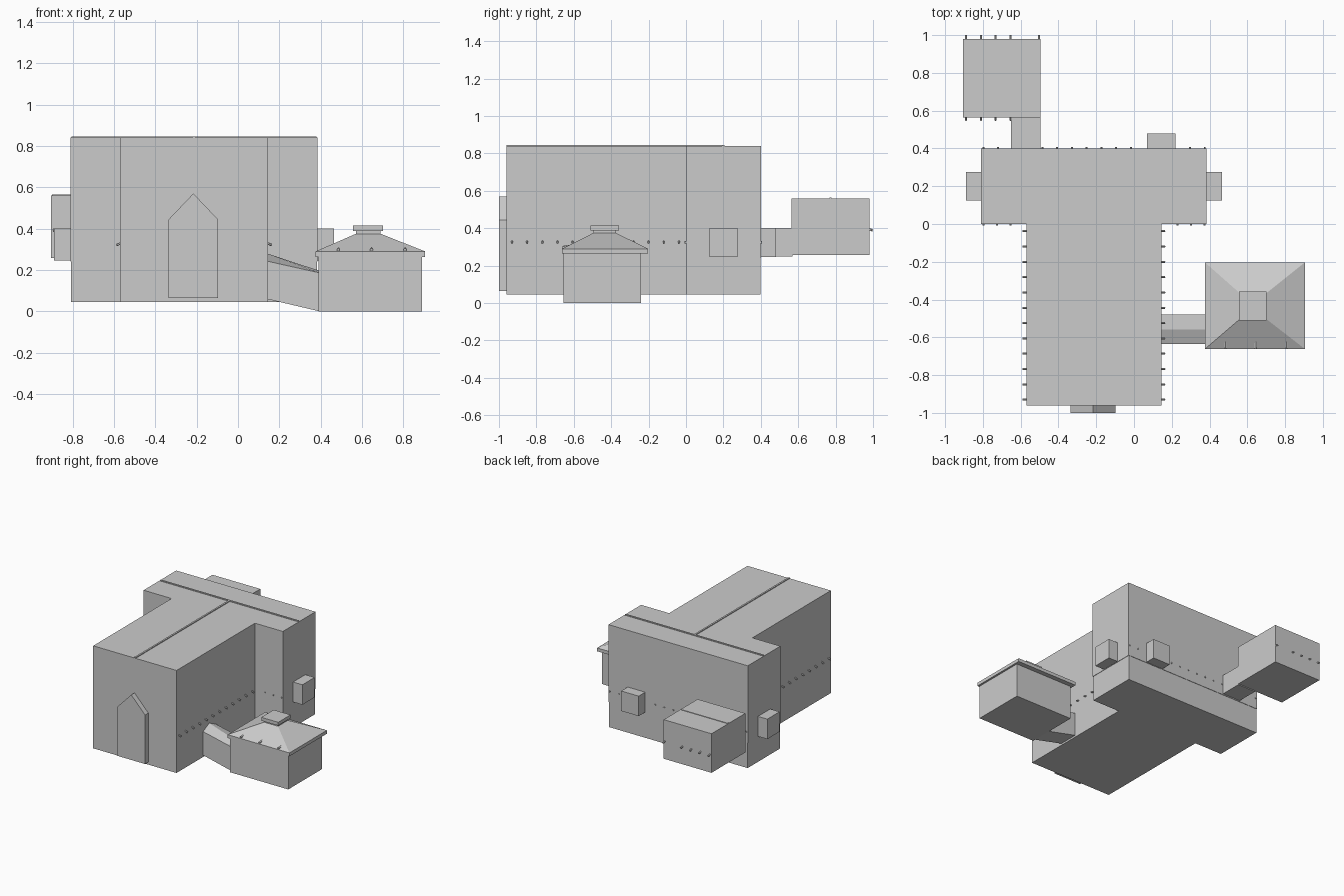
import bpy, bmesh, math
from mathutils import Vector

if "Cube" in bpy.data.objects:
    bpy.data.objects.remove(bpy.data.objects["Cube"])


def mesh(name, verts, faces):
    me = bpy.data.meshes.new(name)
    bm = bmesh.new()
    vs = [bm.verts.new(v) for v in verts]
    for f in faces:
        bm.faces.new([vs[i] for i in f])
    bmesh.ops.recalc_face_normals(bm, faces=bm.faces[:])
    bm.to_mesh(me)
    bm.free()
    ob = bpy.data.objects.new(name, me)
    bpy.context.collection.objects.link(ob)
    return ob


def loft(name, rings):
    """Skin a list of equal-length point rings and cap both ends."""
    n = len(rings[0])
    faces = [tuple(range(n)), tuple(range((len(rings) - 1) * n, len(rings) * n))]
    for r in range(len(rings) - 1):
        for i in range(n):
            j = (i + 1) % n
            faces.append((r * n + i, r * n + j, (r + 1) * n + j, (r + 1) * n + i))
    return mesh(name, [p for ring in rings for p in ring], faces)


def rect(x0, x1, y0, y1, z):
    return [(x0, y0, z), (x1, y0, z), (x1, y1, z), (x0, y1, z)]


def box(name, x0, x1, y0, y1, z0, z1):
    return loft(name, [rect(x0, x1, y0, y1, z0), rect(x0, x1, y0, y1, z1)])


def pegs(name, points, direction, length, r=0.006):
    """Row of hexagonal beam ends poking out of a wall, drooping slightly."""
    d = Vector(direction).normalized()
    rot = d.to_track_quat('Z', 'Y').to_matrix().to_4x4()
    bm = bmesh.new()
    for p in points:
        m = rot.copy()
        m.translation = Vector(p) + d * (length / 2 - 0.005)
        bmesh.ops.create_cone(bm, cap_ends=True, segments=6, radius1=r, radius2=r,
                              depth=length + 0.01, matrix=m)
    me = bpy.data.meshes.new(name)
    bm.to_mesh(me)
    bm.free()
    bpy.context.collection.objects.link(bpy.data.objects.new(name, me))


# Main hall and cross wing, whose upper storey slightly overhangs
box("nave", -0.57, 0.145, -0.96, 0.01, 0.045, 0.84)
box("transept_base", -0.807, 0.382, 0.003, 0.397, 0.045, 0.245)
box("transept_upper", -0.81, 0.385, 0.0, 0.40, 0.242, 0.84)

# Thin ridge strips on the flat roofs
box("nave_ridge", -0.219, -0.206, -0.96, 0.195, 0.838, 0.846)
box("transept_ridge", -0.805, 0.38, 0.193, 0.206, 0.838, 0.846)

# Pointed front doorway
arch = [(-0.335, 0.065), (-0.097, 0.065), (-0.097, 0.445), (-0.216, 0.57), (-0.335, 0.445)]
loft("doorway", [[(x, y, z) for x, z in arch] for y in (-1.0, -0.955)])

# Small bays on the cross wing
box("left_bay", -0.89, -0.805, 0.125, 0.275, 0.245, 0.40)
box("right_bay", 0.38, 0.465, 0.125, 0.275, 0.245, 0.40)
box("back_bay", 0.07, 0.22, 0.395, 0.48, 0.245, 0.40)

# Rear annex and its passage
box("annex", -0.905, -0.495, 0.565, 0.98, 0.257, 0.56)
box("annex_ridge", -0.90, -0.50, 0.766, 0.778, 0.558, 0.564)
box("annex_passage", -0.65, -0.495, 0.395, 0.57, 0.25, 0.402)

# Side hut: walls, flared eave, hipped roof, vent and cap
box("hut_walls", 0.39, 0.89, -0.655, -0.24, 0.0, 0.27)
loft("hut_roof", [rect(0.375, 0.905, -0.662, -0.203, 0.264),
                  rect(0.375, 0.905, -0.662, -0.203, 0.29),
                  rect(0.57, 0.69, -0.495, -0.375, 0.375)])
box("hut_vent", 0.57, 0.69, -0.495, -0.375, 0.37, 0.392)
box("hut_vent_cap", 0.557, 0.702, -0.51, -0.358, 0.389, 0.415)

# Sloping gabled corridor between hall and hut
def corridor_ring(x, floor, eave, ridge):
    return [(x, -0.635, floor), (x, -0.48, floor), (x, -0.48, eave),
            (x, -0.558, ridge), (x, -0.635, eave)]
loft("corridor", [corridor_ring(0.14, 0.06, 0.243, 0.28),
                  corridor_ring(0.395, 0.0, 0.186, 0.196)])

# Beam ends along the hall walls
hall_y = [-0.038 - 0.0811 * i for i in range(12)]
pegs("nave_pegs_right", [(0.145, y, 0.328) for y in hall_y], (1, 0, -0.4), 0.02)
pegs("nave_pegs_left", [(-0.57, y, 0.328) for y in hall_y], (-1, 0, -0.4), 0.02)

# Beam ends on the cross wing, front and back
wing_x = [-0.797, -0.725, -0.655, 0.23, 0.302, 0.374]
pegs("transept_pegs_front", [(x, 0, 0.325) for x in wing_x], (0, -1, 0), 0.007)
back_x = [-0.797 + 0.0781 * i for i in range(16)]
pegs("transept_pegs_back",
     [(x, 0.40, 0.325) for x in back_x if not (-0.66 < x < -0.49 or 0.06 < x < 0.225)],
     (0, 1, 0), 0.007)

# Beam ends on the annex and on the hut roof
annex_x = [-0.89, -0.81, -0.733, -0.655]
pegs("annex_pegs_back", [(x, 0.98, 0.395) for x in annex_x + [-0.503]], (0, 1, -0.4), 0.02)
pegs("annex_pegs_front", [(x, 0.565, 0.395) for x in annex_x], (0, -1, -0.4), 0.018)
pegs("hut_roof_pegs", [(x, -0.63, 0.302) for x in (0.485, 0.645, 0.808)],
     (0, -1, -0.15), 0.03, 0.008)
